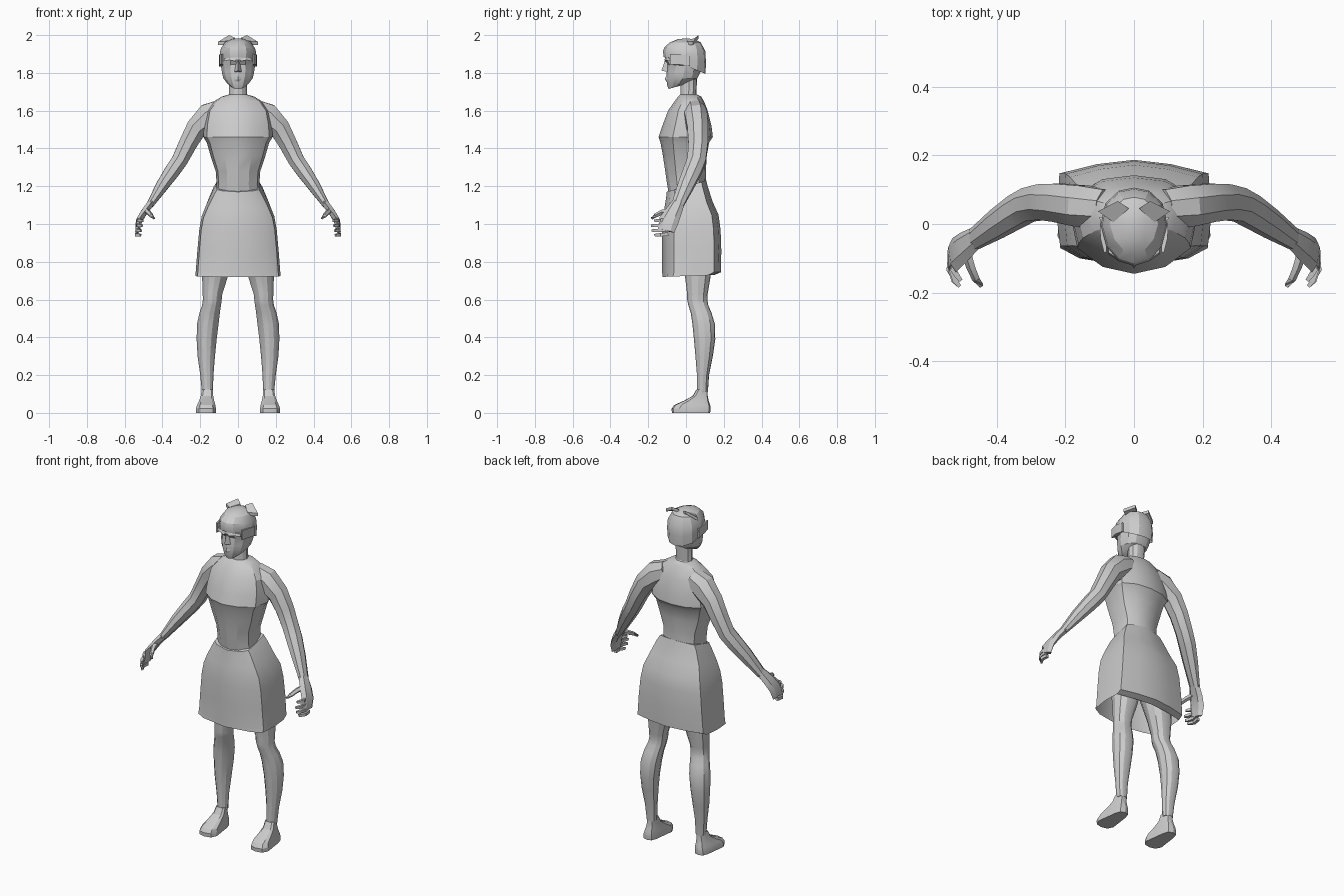
import bpy, bmesh, math
from mathutils import Vector

grey = bpy.data.materials.new("plain_grey")
grey.diffuse_color = (0.6, 0.6, 0.6, 1)

# Half outlines: (share of half width, share of depth from front to back)
BODY = [(0, 0), (.5, .07), (.9, .26), (1, .55), (.88, .82), (.5, .96), (0, 1)]
BOX = [(0, 0), (.7, .09), (.95, .2), (1, .55), (.97, .88), (.5, .96), (0, 1)]
OVAL = [(0, 0), (.45, .06), (.82, .25), (1, .52), (.85, .8), (.45, .96), (0, 1)]
FOOT = [(0, 0), (.7, .04), (1, .2), (.85, .5), (.7, .8), (.5, .96), (0, 1)]


def make(name, rings, mirror=False, caps=(True, True), angle=25):
    """Skin a list of equal rings of points."""
    bm = bmesh.new()
    vs = [[bm.verts.new(p) for p in r] for r in rings]
    n = len(rings[0])
    for a, b in zip(vs, vs[1:]):
        for i in range(n):
            j = (i + 1) % n
            bm.faces.new((a[i], a[j], b[j], b[i]))
    if caps[0]:
        bm.faces.new(vs[0][::-1])
    if caps[1]:
        bm.faces.new(vs[-1])
    bmesh.ops.recalc_face_normals(bm, faces=bm.faces)
    me = bpy.data.meshes.new(name)
    bm.to_mesh(me)
    bm.free()
    me.materials.append(grey)
    ob = bpy.data.objects.new(name, me)
    bpy.context.collection.objects.link(ob)
    if mirror:
        ob.modifiers.new("mirror", 'MIRROR')
    bpy.ops.object.select_all(action='DESELECT')
    ob.select_set(True)
    bpy.context.view_layer.objects.active = ob
    bpy.ops.object.shade_smooth_by_angle(angle=math.radians(angle))
    return ob


def loft(name, rows, shape, **kw):
    """Rows: z, centre x, half width, front y, back y, rise from front to back."""
    rings = []
    for z, cx, w, yf, yb, *rise in rows:
        k = rise[0] if rise else 0
        half = [(x * w, yf + t * (yb - yf), z + k * t) for x, t in shape]
        rings.append([(cx + x, y, h) for x, y, h in half] +
                     [(cx - x, y, h) for x, y, h in half[-2:0:-1]])
    return make(name, rings, **kw)


def tube(name, rows, sides, **kw):
    """Rows: x, y, z, radius across, radius in depth."""
    pts = [Vector(r[:3]) for r in rows]
    rings = []
    for i, r in enumerate(rows):
        t = (pts[min(i + 1, len(pts) - 1)] - pts[max(i - 1, 0)]).normalized()
        side = Vector((0, 0, 1)) if abs(t.y) > .75 else Vector((0, 1, 0))
        u = t.cross(side).normalized()
        v = t.cross(u)
        rings.append([pts[i] + u * r[3] * math.cos(a) + v * r[4] * math.sin(a)
                      for a in [2 * math.pi * (k + .5) / sides for k in range(sides)]])
    return make(name, rings, mirror=True, **kw)


# Torso with shoulder slope, chest ledge and waist
loft("torso", [
    (1.15, 0, .125, -.09, .11), (1.21, 0, .113, -.10, .105),
    (1.28, 0, .118, -.11, .105), (1.36, 0, .145, -.122, .11),
    (1.43, 0, .165, -.135, .122), (1.46, 0, .183, -.145, .142),
    (1.52, 0, .18, -.125, .135), (1.60, 0, .165, -.095, .115),
    (1.65, 0, .125, -.06, .095), (1.675, 0, .085, -.042, .08),
    (1.685, 0, .05, -.03, .06)], BODY)

# Skirt, open at the hem, with a dipping front waistline
loft("skirt", [
    (.72, 0, .226, -.125, .15, .01), (.745, 0, .224, -.126, .185),
    (.86, 0, .215, -.127, .187), (.97, 0, .205, -.126, .183),
    (1.03, 0, .192, -.122, .172, .02), (1.08, 0, .168, -.115, .14, .04),
    (1.14, 0, .135, -.105, .115, .06), (1.17, 0, .117, -.103, .107, .06)],
    BOX, caps=(False, True))

# Neck and head
loft("neck", [(1.64, 0, .065, -.035, .085), (1.69, 0, .047, -.03, .055),
              (1.80, 0, .047, -.03, .06)], OVAL)
loft("head", [
    (1.715, 0, .035, -.092, -.02, .02), (1.735, 0, .058, -.10, .03, .02),
    (1.77, 0, .077, -.104, .06), (1.80, 0, .085, -.104, .075),
    (1.845, 0, .09, -.098, .085), (1.868, 0, .09, -.113, .09),
    (1.92, 0, .088, -.108, .09), (1.96, 0, .06, -.07, .06)], OVAL)
make("nose", [[(-.008, -.096, 1.865), (.008, -.096, 1.865), (0, -.112, 1.865)],
              [(-.019, -.098, 1.805), (.019, -.098, 1.805), (0, -.13, 1.812)]])
# Lips and brow ridges
make("lips", [[(-.028, -.09, z), (0, y, z), (.028, -.09, z), (0, -.08, z)]
              for z, y in ((1.755, -.104), (1.765, -.113), (1.78, -.106))])
make("brow", [[(x, -.075, z), (x, y, z), (x, y + .006, z + .014), (x, -.075, z + .014)]
              for x, y, z in ((.012, -.115, 1.861), (.045, -.108, 1.868), (.075, -.088, 1.862))],
     mirror=True)

# Cap of hair, lower at the back
loft("hair", [
    (1.885, 0, .094, -.118, .103, -.09), (1.915, 0, .098, -.122, .106, -.06),
    (1.935, 0, .093, -.115, .102, -.02), (1.962, 0, .07, -.085, .078),
    (1.978, 0, .036, -.045, .045), (1.982, 0, .01, -.01, .012)],
    OVAL, caps=(False, True))
# Loose side locks beside the face
make("side_lock", [[(.087, -.085, z), (.098, -.04, z), (.1, .02, z - .01), (.08, .02, z - .01), (.08, -.08, z)]
                   for z in (1.845, 1.90)], mirror=True)
# Two tilted hair tufts on the crown
flap = [(.015, .045, 1.985), (.047, .067, 2.0), (.105, .037, 1.965), (.06, .005, 1.968)]
make("hair_tuft", [[(x, y, z - d) for x, y, z in flap] for d in (.018, 0)], mirror=True)

# Arms: shoulder, elbow, wrist
tube("arm", [
    (.085, .045, 1.605, .06, .06), (.15, .052, 1.57, .078, .065),
    (.22, .062, 1.508, .06, .06), (.265, .064, 1.425, .052, .056),
    (.308, .056, 1.338, .046, .053), (.345, .036, 1.285, .044, .052),
    (.40, .0, 1.205, .036, .046), (.467, -.045, 1.10, .02, .034)], 8)

# Hands: palm, four forward curling fingers and a thumb
tube("palm", [(.462, -.042, 1.11, .021, .035), (.495, -.066, 1.065, .02, .045),
              (.523, -.09, 1.02, .018, .052), (.532, -.105, .965, .013, .045)], 6)
for i, (z, reach) in enumerate([(1.022, -.165), (.996, -.182), (.97, -.18), (.946, -.165)]):
    x = .522 + .004 * i
    tube("finger_%d" % (i + 1), [
        (x, -.095, z, .012, .013), (x + .004, -.135, z - .003, .012, .012),
        (x - .006, reach + .015, z - .004, .011, .011),
        (x - .018, reach, z - .005, .007, .008)], 4)
tube("thumb", [(.488, -.08, 1.07, .016, .016), (.475, -.125, 1.063, .014, .014),
               (.46, -.16, 1.045, .012, .012), (.445, -.18, 1.03, .007, .008)], 5)

# Legs: thigh inside skirt, knee, calf, ankle
loft("leg", [
    (1.0, .095, .085, -.07, .14), (.85, .105, .085, -.04, .145),
    (.72, .122, .068, -.005, .13), (.63, .135, .052, .006, .115),
    (.60, .136, .05, .006, .113), (.57, .14, .05, .012, .118),
    (.53, .15, .054, .025, .135), (.47, .16, .057, .034, .153),
    (.39, .166, .053, .042, .155), (.30, .168, .046, .05, .142),
    (.20, .165, .035, .058, .122), (.11, .162, .029, .058, .116)],
    OVAL, mirror=True)

# Feet with a flat sole and sloping instep
loft("foot", [
    (0, .17, .053, -.075, .128), (.022, .17, .053, -.076, .13),
    (.042, .168, .048, -.062, .128), (.065, .166, .04, -.01, .12),
    (.09, .164, .033, .035, .115), (.125, .162, .029, .056, .114)],
    FOOT, mirror=True)
